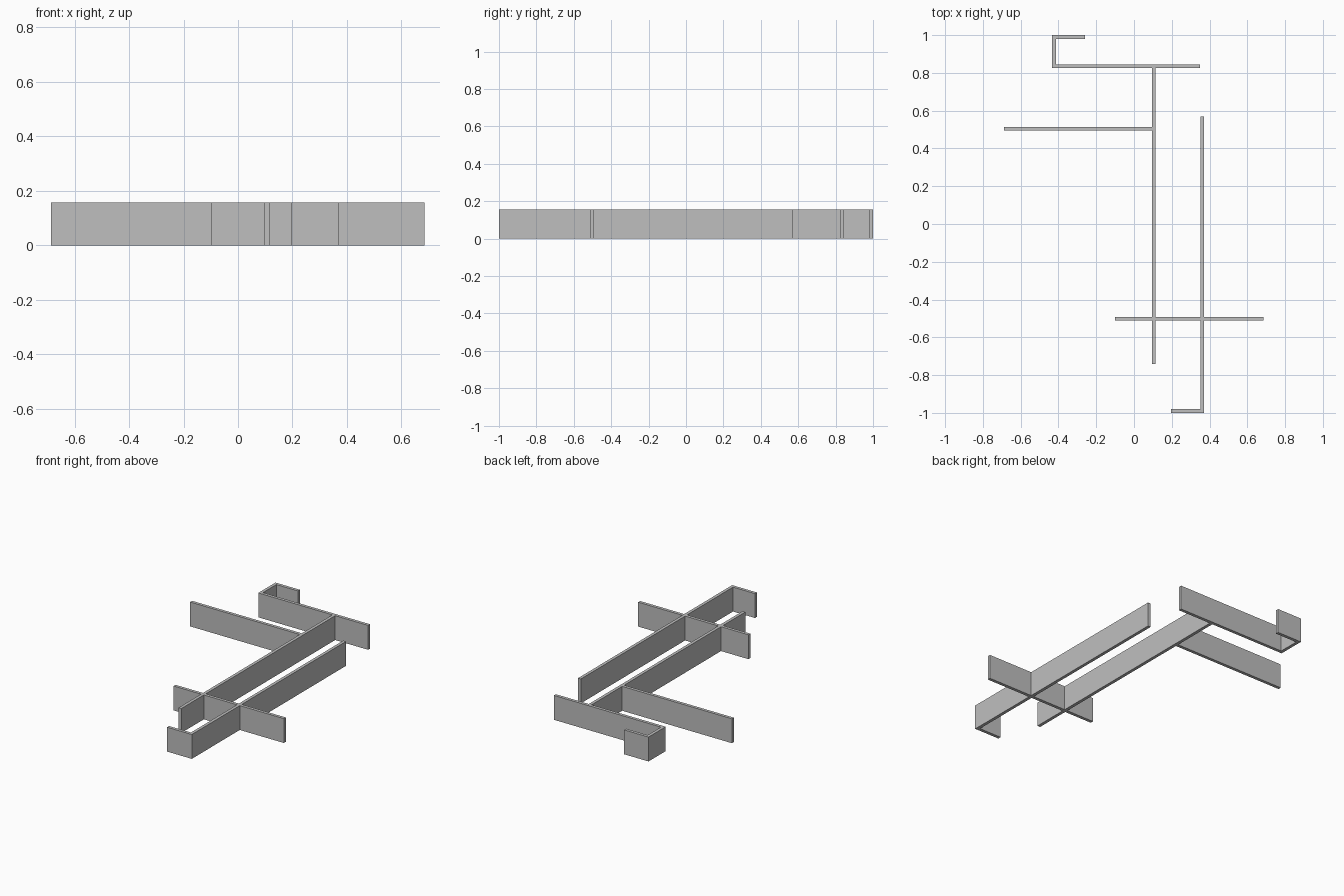
import bpy
import bmesh
from mathutils import Matrix

HEIGHT = 0.157
THICK = 0.02

cube = bpy.data.objects.get("Cube")
if cube:
    bpy.data.objects.remove(cube, do_unlink=True)

grey = bpy.data.materials.new("light grey")
grey.use_nodes = True
colour = (0.52, 0.52, 0.52, 1)
grey.diffuse_color = colour
grey.node_tree.nodes["Principled BSDF"].inputs["Base Color"].default_value = colour


def panel(name, x0, x1, y0, y1):
    """Upright panel standing on the ground over a rectangular footprint."""
    bm = bmesh.new()
    place = Matrix.Translation(((x0 + x1) / 2, (y0 + y1) / 2, HEIGHT / 2))
    size = Matrix.Diagonal((x1 - x0, y1 - y0, HEIGHT, 1))
    bmesh.ops.create_cube(bm, size=1, matrix=place @ size)
    mesh = bpy.data.meshes.new(name)
    bm.to_mesh(mesh)
    bm.free()
    mesh.materials.append(grey)
    bpy.context.collection.objects.link(bpy.data.objects.new(name, mesh))


def panel_along_x(name, x0, x1, y):
    panel(name, x0, x1, y - THICK / 2, y + THICK / 2)


def panel_along_y(name, x, y0, y1):
    panel(name, x - THICK / 2, x + THICK / 2, y0, y1)


# Two long parallel walls
panel_along_y("centre_wall", 0.105, -0.74, 0.825)
panel_along_y("left_wall", 0.361, -1.0, 0.57)

# Walls crossing or branching from them
panel_along_x("front_cross_wall", -0.10, 0.685, -0.502)
panel_along_x("right_branch_wall", -0.687, 0.095, 0.504)
panel_along_x("front_return", 0.195, 0.351, -0.99)

# Back wall with its hooked end
panel_along_x("back_wall", -0.433, 0.35, 0.835)
panel_along_y("hook_side", -0.423, 0.845, 1.0)
panel_along_x("hook_return", -0.413, -0.26, 0.99)
